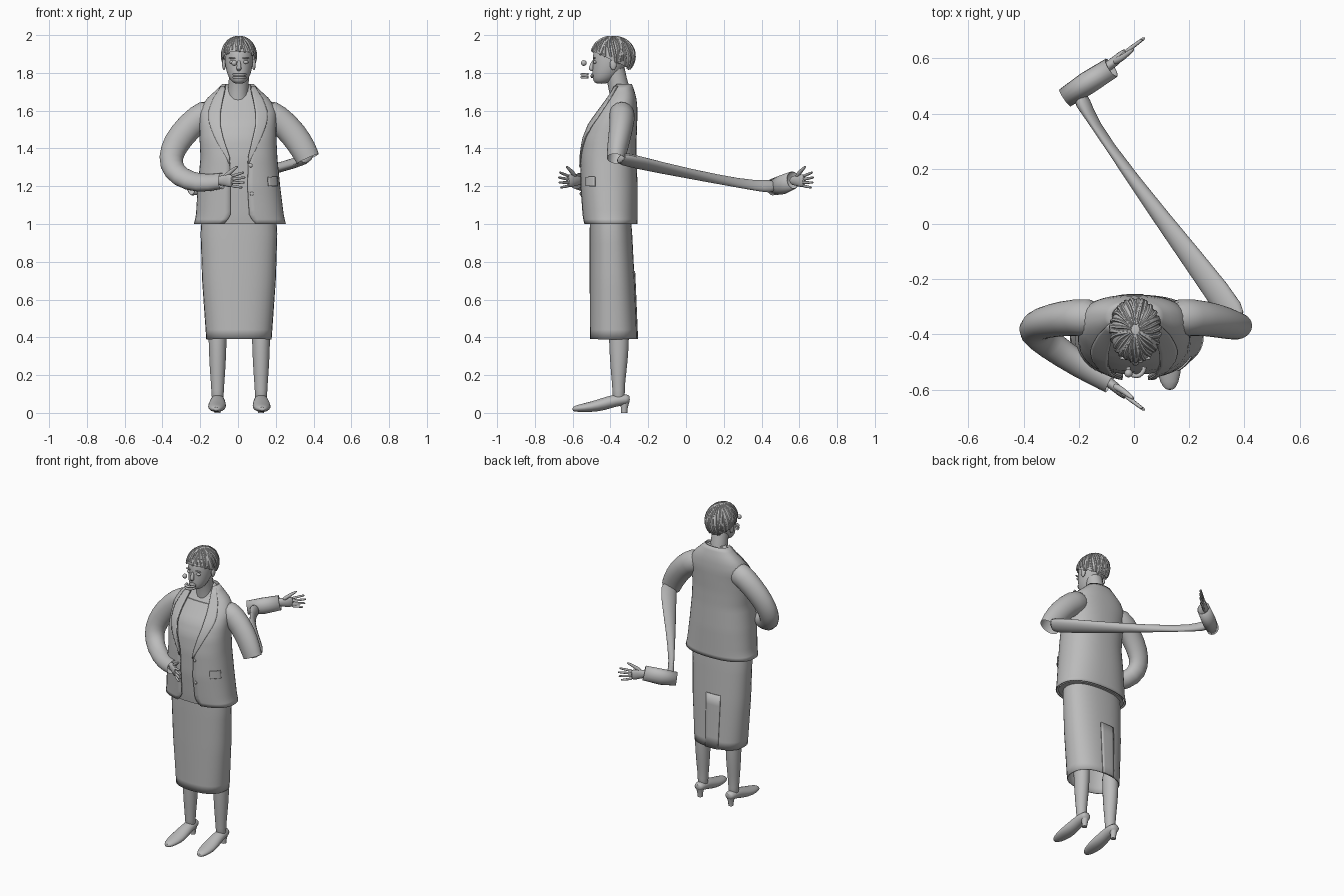
import bpy, bmesh, math
from mathutils import Vector as V

old = bpy.data.objects.get("Cube")
if old:
    bpy.data.objects.remove(old)

clay = bpy.data.materials.new("plain grey")
clay.use_nodes = True
clay.diffuse_color = (0.5, 0.5, 0.5, 1)
clay.node_tree.nodes["Principled BSDF"].inputs["Base Color"].default_value = (0.5, 0.5, 0.5, 1)


def finish(name, bm, subdiv=0, thickness=0):
    bmesh.ops.recalc_face_normals(bm, faces=bm.faces)
    mesh = bpy.data.meshes.new(name)
    bm.to_mesh(mesh)
    bm.free()
    mesh.materials.append(clay)
    ob = bpy.data.objects.new(name, mesh)
    bpy.context.collection.objects.link(ob)
    bpy.ops.object.select_all(action='DESELECT')
    ob.select_set(True)
    bpy.context.view_layer.objects.active = ob
    bpy.ops.object.shade_smooth_by_angle(angle=math.radians(50))
    if thickness:
        mod = ob.modifiers.new("thickness", 'SOLIDIFY')
        mod.thickness, mod.offset = thickness, 0
    if subdiv:
        mod = ob.modifiers.new("smooth", 'SUBSURF')
        mod.levels = mod.render_levels = subdiv
    return ob


def loft(name, rings, around=True, caps=(True, True), **kw):
    """Skin a list of equal point rows."""
    bm = bmesh.new()
    rows = [[bm.verts.new(p) for p in ring] for ring in rings]
    n = len(rows[0])
    for low, high in zip(rows, rows[1:]):
        for i in range(n if around else n - 1):
            j = (i + 1) % n
            bm.faces.new((low[i], low[j], high[j], high[i]))
    if around:
        for row, cap in zip((rows[0], rows[-1]), caps):
            if cap:
                bm.faces.new(row)
    return finish(name, bm, **kw)


def tube(name, path, n=12, **kw):
    """Sweep an ellipse along (x, y, z, radius_a, radius_b) stations."""
    pts = [V(p[:3]) for p in path]
    u, rings = V((0, 1, 0)), []
    for i, p in enumerate(path):
        t = (pts[min(i + 1, len(pts) - 1)] - pts[max(i - 1, 0)]).normalized()
        u = (u - t * u.dot(t)).normalized()
        w = t.cross(u)
        angles = [math.tau * k / n for k in range(n)]
        rings.append([pts[i] + u * p[3] * math.cos(a) + w * p[-1] * math.sin(a) for a in angles])
    return loft(name, rings, **kw)


def ball(name, centre, size):
    bm = bmesh.new()
    bmesh.ops.create_uvsphere(bm, u_segments=16, v_segments=10, radius=1)
    for v in bm.verts:
        v.co = V(c + s * k for c, s, k in zip(centre, size, v.co))
    return finish(name, bm)


def sample(table, z):
    """Interpolate table columns with an eased step."""
    z = min(max(z, table[0][0]), table[-1][0])
    for a, b in zip(table, table[1:]):
        if z <= b[0]:
            f = (z - a[0]) / (b[0] - a[0])
            return [p + (q - p) * f for p, q in zip(a[1:], b[1:])]


def section(row, z, t, offset=0, power=0.85):
    """Point on a rounded body section; t = 0 is the front, +t is the left side."""
    cx, rx, front, back = row[:4]
    s, c = math.sin(t), math.cos(t)
    bend = lambda k: math.copysign(abs(k) ** power, k)
    ry = (back - front) / 2 + offset
    return V((cx + (rx + offset) * bend(s), (front + back) / 2 - ry * bend(c), z))


def full(row, z, offset=0, n=32, power=0.85):
    return [section(row, z, math.tau * i / n, offset, power) for i in range(n)]


def steps(a, b, n):
    return [a + (b - a) * i / n for i in range(n + 1)]


# Torso shape: height, centre x, half width, front y, back y, opening half width
TORSO = [(1.0, .01, .24, -.54, -.26, .085), (1.04, .01, .23, -.545, -.26, .05),
         (1.2, .005, .215, -.557, -.26, .045), (1.35, .005, .2, -.557, -.265, .05),
         (1.45, 0, .2, -.547, -.265, .078), (1.53, 0, .2, -.518, -.262, .095),
         (1.6, 0, .2, -.465, -.26, .092), (1.66, 0, .165, -.42, -.265, .08),
         (1.7, 0, .12, -.395, -.275, .07), (1.74, 0, .08, -.38, -.29, .065)]


def opening(row):
    return math.asin(min(.95, (row[4] / row[1]) ** (1 / .85)))


# Jacket body, open down the front
rows = []
for z in steps(1.0, 1.74, 30):
    r = sample(TORSO, z)
    a = opening(r)
    rows.append([section(r, z, t) for t in steps(a, math.tau - a, 44)])
loft("jacket", rows, around=False, thickness=.007)

# Shirt and chest
loft("shirt", [full(sample(TORSO, z), z, -.012) for z in steps(1.0, 1.64, 24)])
loft("chest", [full(sample(TORSO, z), z, -.018) for z in steps(1.5, 1.74, 10)])


def patch(name, z0, z1, edges, side, offset=.007):
    """Thin plate lying on the jacket surface."""
    rows = []
    for z in steps(z0, z1, 12):
        r = sample(TORSO, z)
        a, b = edges(z, r)
        rows.append([section(r, z, side * t, offset) for t in steps(a, b, 6)])
    loft(name, rows, around=False, thickness=.006)


def lapel(z, r):
    a = opening(r)
    return a - .02, a + .38 * min(1, (z - 1.31) / .25)


for side, word in ((1, "left"), (-1, "right")):
    patch(word + "_lapel", 1.32, 1.73, lapel, side)
    patch(word + "_pocket_flap", 1.2, 1.25, lambda z, r: (.72, 1.15), side)
for z in (1.16, 1.31):
    spot = section(sample(TORSO, z), z, .24, .008)
    ball("jacket_button", spot, (.01, .005, .01))

# Skirt with a back vent
SKIRT = [(.39, .005, .17, -.505, -.262), (.7, .005, .192, -.507, -.275),
         (.95, .005, .2, -.507, -.288), (1.1, .005, .19, -.505, -.3)]
loft("skirt", [full(sample(SKIRT, z), z) for z in steps(.39, 1.1, 14)],
     caps=(False, True), thickness=.006)
loft("skirt_vent", [[section(sample(SKIRT, z), z, math.pi + t, .006) for t in steps(-.12, .3, 5)]
                    for z in steps(.39, .75, 5)], around=False, thickness=.005)

# Legs and heeled shoes
SHOE = [(-.603, .012, .03, .01), (-.58, .035, .043, .004), (-.5, .052, .06, .003),
        (-.43, .045, .085, .012), (-.37, .038, .1, .034), (-.31, .035, .1, .042),
        (-.297, .02, .09, .055)]
CALF = [(-.355, .5, .055, .055), (-.355, .39, .054, .048), (-.355, .3, .05, .046),
        (-.357, .2, .04, .04), (-.357, .12, .032, .033), (-.355, .05, .034, .033)]
for x, word in ((-.108, "right"), (.122, "left")):
    tube(word + "_leg", [(x, *c) for c in CALF], n=16, subdiv=1)
    rings = []
    for y, w, top, low in SHOE:
        toe = x + math.copysign(.12, x) * max(0, -.4 - y) * .3
        rings.append([V((toe + w * math.cos(a), y, (top + low) / 2 + (top - low) / 2 * math.sin(a)))
                      for a in [math.tau * k / 14 for k in range(14)]])
    loft(word + "_shoe", rings, subdiv=1)
    tube(word + "_heel", [(x, -.325, .055, .024), (x, -.327, .02, .017), (x, -.327, 0, .016)])

# Upper sleeves, bent right arm
SLEEVE = [(-.12, -.345, 1.6, .075, .08), (-.21, -.335, 1.565, .068, .075),
          (-.3, -.35, 1.47, .062, .075), (-.35, -.365, 1.39, .055, .07)]
FORE = [(-.36, -.39, 1.31, .055, .066), (-.31, -.435, 1.245, .05, .06),
        (-.2, -.51, 1.21, .044, .054), (-.085, -.574, 1.228, .037, .047)]
tube("right_sleeve", SLEEVE + FORE, n=16, subdiv=1, caps=(True, False))
left = [(-x, *rest) for x, *rest in SLEEVE]
tube("left_sleeve", left + [(.37, -.37, 1.345, .05, .065)], n=16, subdiv=1, caps=(True, False))

# Stretched left sleeve reaching far behind, with its cuff
tube("stretched_sleeve", [(.375, -.36, 1.355, .055, .03), (.33, -.28, 1.33, .055, .027),
                          (.1, .02, 1.265, .034, .026), (-.11, .31, 1.21, .012, .028),
                          (-.17, .41, 1.2, .02, .035), (-.2, .47, 1.2, .035, .04)], subdiv=1)
tube("left_cuff", [(-.25, .457, 1.195, .035, .042), (-.17, .51, 1.208, .04, .05),
                   (-.082, .566, 1.232, .037, .046)], n=16, caps=(False, False), thickness=.004)


# Hands with spread fingers, mirrored front to back
def hand(word, s):
    def limb(name, path):
        tube(word + name, [(x, s * y, *rest) for x, y, *rest in path], n=10, subdiv=1)
    limb("_palm", [(-.12, .555, 1.23, .02, .026), (-.08, .58, 1.23, .019, .027),
                   (-.05, .607, 1.23, .018, .038), (-.025, .63, 1.228, .012, .036)])
    for k, reach in enumerate((.8, .95, 1, .9)):
        z0, z1 = 1.202 + .017 * k, 1.193 + .027 * k
        limb("_finger", [(-.035 + .075 * reach * f, .62 + .056 * reach * f,
                          z0 + (z1 - z0) * f, .009 - .003 * f) for f in (0, .4, .75, 1)])
    limb("_thumb", [(-.075, .585, 1.245, .014), (-.045, .6, 1.272, .012),
                    (-.02, .62, 1.292, .009), (0, .635, 1.307, .006)])


hand("right", -1)
hand("left", 1)

# Neck and head
tube("neck", [(0, -.345, 1.6, .06), (0, -.35, 1.7, .056), (.004, -.365, 1.76, .053),
              (.005, -.38, 1.83, .053)], n=16)
HEAD = [(1.742, .005, .022, -.478, -.42), (1.757, .005, .043, -.492, -.39),
        (1.79, .005, .062, -.497, -.35), (1.84, .005, .074, -.494, -.315),
        (1.9, .005, .079, -.495, -.29), (1.95, .005, .07, -.478, -.3),
        (1.98, .005, .045, -.44, -.335)]
loft("head", [full(r[1:], r[0], 0, 24, 1) for r in HEAD], subdiv=1)
tube("nose", [(.005, -.487, 1.87, .008), (.005, -.499, 1.84, .011),
              (.005, -.505, 1.822, .015), (.005, -.492, 1.812, .01)], n=10, subdiv=1)
for s in (-1, 1):
    ball("ear", (.005 + s * .079, -.385, 1.845), (.01, .018, .03))
    ball("eyelid", (.005 + s * .034, -.482, 1.857), (.017, .009, .009))
    ball("eyebrow", (.005 + s * .035, -.486, 1.878), (.022, .007, .004))

# Loose eyeball and mouth parts sitting ahead of the face
ball("eyeball", (-.02, -.541, 1.852), (.015, .015, .015))
for z, name in ((1.792, "upper_teeth"), (1.776, "lower_teeth")):
    arc = [(.008 + .03 * math.sin(t), -.515 - .036 * math.cos(t), z, .008, .007)
           for t in steps(-1.5, 1.5, 8)]
    tube(name, arc, n=8)
ball("lips", (.008, -.497, 1.784), (.026, .008, .012))

# Hair cap with combed locks from the crown to the hairline
CROWN = V((.005, -.387, 1.888))


def hair_point(azimuth, f, lift=0):
    back = (1 - math.cos(azimuth)) / 2
    side = 1 - abs(math.cos(azimuth))
    a = f * (1.32 + .95 * back ** 1.3 + .1 * side)
    r = math.sin(a)
    return CROWN + V(((.09 + lift) * r * math.sin(azimuth),
                      -(.115 + lift) * r * math.cos(azimuth), (.106 + lift) * math.cos(a)))


loft("hair_cap", [[hair_point(math.tau * k / 40, f) for k in range(40)]
                  for f in steps(.03, 1, 14)], caps=(True, False))
for k in range(44):
    az = math.tau * k / 44
    length = .97 + .06 * math.sin(k * 2.4)
    path = [(*hair_point(az + .14 * math.sin(f * 3 + k), f * length), .002 + .0055 * math.sin(f * 2.4))
            for f in steps(.1, 1, 9)]
    tube("hair_lock", path, n=6)
